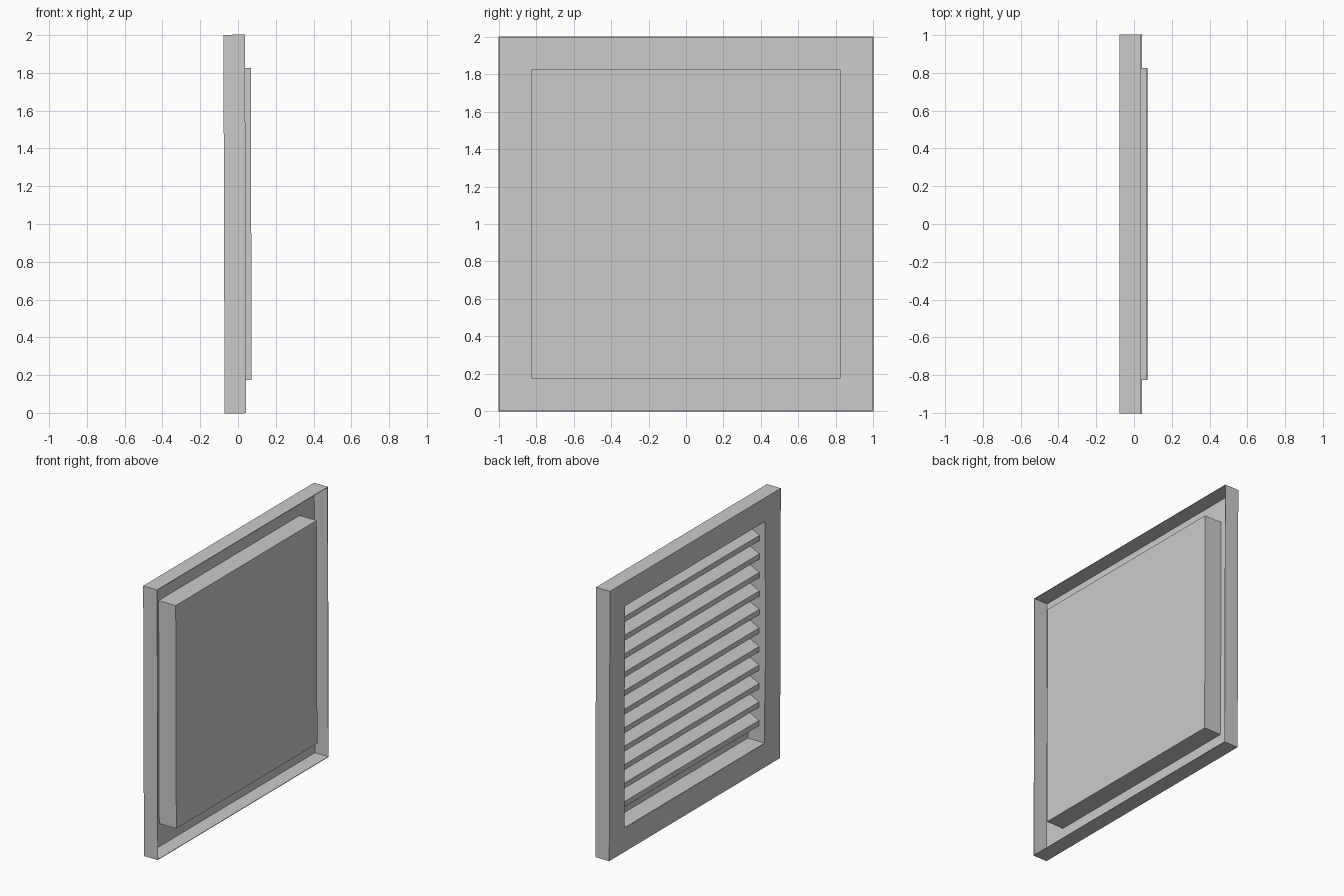
import bpy, bmesh
from mathutils import Matrix, Vector

cube = bpy.data.objects.get("Cube")
if cube:
    bpy.data.objects.remove(cube, do_unlink=True)

MID = 1.0            # height of the centre
OPENING = 0.825      # half size of the louvre opening
FACE_X, RIM_X, BACK_X = -0.072, 0.04, 0.068
SLATS = 11
PITCH = 2 * OPENING / (SLATS + 1)

# The whole cover leans back very slightly about its centre
LEAN = (Matrix.Translation((0, 0, MID)) @ Matrix.Rotation(-0.003, 4, 'Y')
        @ Matrix.Translation((0, 0, -MID)))

grey = bpy.data.materials.new("light_grey")
colour = (0.6, 0.6, 0.6, 1)
grey.diffuse_color = colour
grey.use_nodes = True
grey.node_tree.nodes["Principled BSDF"].inputs["Base Color"].default_value = colour


def finish(name, bm):
    bmesh.ops.recalc_face_normals(bm, faces=bm.faces)
    bm.transform(LEAN)
    mesh = bpy.data.meshes.new(name)
    bm.to_mesh(mesh)
    bm.free()
    mesh.materials.append(grey)
    obj = bpy.data.objects.new(name, mesh)
    bpy.context.collection.objects.link(obj)
    return obj


def square_shell(name, rings, capped=False):
    """Thin sheet joining square rings, each given as (half size, x)."""
    bm = bmesh.new()
    corners = [(-1, -1), (1, -1), (1, 1), (-1, 1)]
    loops = [[bm.verts.new((x, h * a, MID + h * b)) for a, b in corners]
             for h, x in rings]
    for p, q in zip(loops, loops[1:]):
        for i in range(4):
            j = (i + 1) % 4
            bm.faces.new((p[i], p[j], q[j], q[i]))
    if capped:
        bm.faces.new(loops[-1])
    obj = finish(name, bm)
    sheet = obj.modifiers.new("sheet_thickness", 'SOLIDIFY')
    sheet.thickness = 0.004
    sheet.offset = 0
    sheet.use_even_offset = True


# Front plate with its turned-back rim
square_shell("front_frame", [(1, RIM_X), (1, FACE_X), (OPENING, FACE_X)])

# Closed box behind the opening
square_shell("louvre_box", [(OPENING, FACE_X), (OPENING, BACK_X)], capped=True)

# Sloping slats, lower at the front, running back to the closed panel
profile = [(-0.025, -0.02), (0.066, 0.025), (0.066, 0.065), (-0.025, 0.02)]
for n in range(1, SLATS + 1):
    z = MID - OPENING + n * PITCH
    bm = bmesh.new()
    end = bm.faces.new([bm.verts.new((x, -OPENING, z + dz)) for x, dz in profile])
    grown = bmesh.ops.extrude_face_region(bm, geom=[end])
    verts = [v for v in grown["geom"] if isinstance(v, bmesh.types.BMVert)]
    bmesh.ops.translate(bm, verts=verts, vec=Vector((0, 2 * OPENING, 0)))
    finish(f"slat_{n}", bm)
